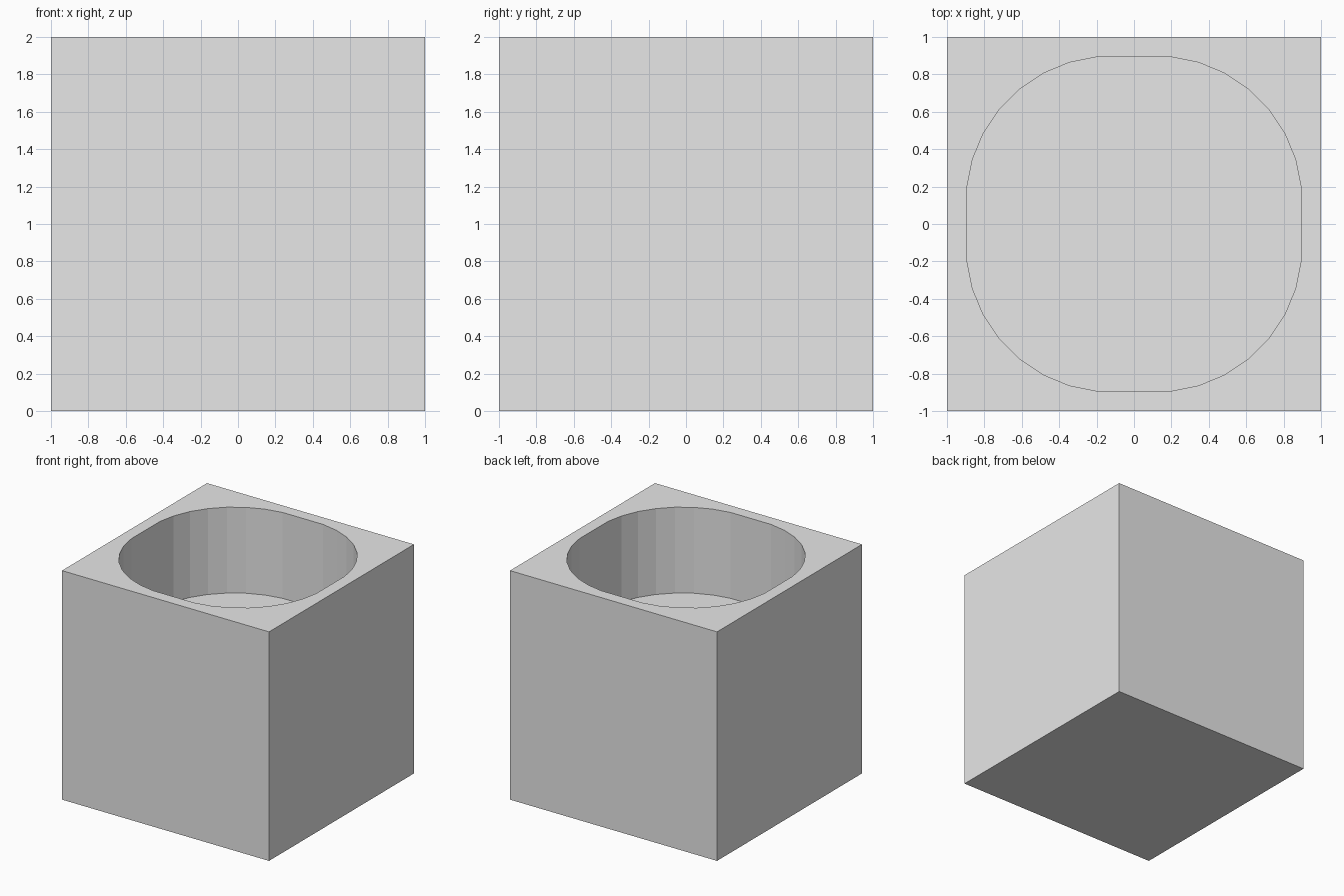
import bpy
import bmesh
from math import cos, sin, tau

default = bpy.data.objects.get("Cube")
if default:
    bpy.data.objects.remove(default, do_unlink=True)

SIZE = 2.0
FLOOR_Z = 1.25      # height of the recess floor
CORNER = 0.12       # offset of each corner arc from the centre
RADIUS = 0.777      # radius of each corner arc
SIDES = 32

# Plain grey material
grey = bpy.data.materials.new("plain_grey")
grey.use_nodes = True
colour = (0.8, 0.8, 0.8, 1.0)
grey.diffuse_color = colour
grey.node_tree.nodes["Principled BSDF"].inputs["Base Color"].default_value = colour


def make_object(name, bm):
    bmesh.ops.recalc_face_normals(bm, faces=bm.faces)
    mesh = bpy.data.meshes.new(name)
    bm.to_mesh(mesh)
    bm.free()
    mesh.materials.append(grey)
    obj = bpy.data.objects.new(name, mesh)
    bpy.context.collection.objects.link(obj)
    return obj


# Solid block standing on the ground
bm = bmesh.new()
bmesh.ops.create_cube(bm, size=SIZE)
bmesh.ops.translate(bm, verts=bm.verts, vec=(0, 0, SIZE / 2))
block = make_object("hollowed_block", bm)

# Cutter: a rounded-square profile extruded up through the top
bm = bmesh.new()
ring = []
for i in range(SIDES):
    a = tau * (i + 0.5) / SIDES
    x = RADIUS * cos(a) + (CORNER if cos(a) > 0 else -CORNER)
    y = RADIUS * sin(a) + (CORNER if sin(a) > 0 else -CORNER)
    ring.append(bm.verts.new((x, y, FLOOR_Z)))
floor = bm.faces.new(ring)
extruded = bmesh.ops.extrude_face_region(bm, geom=[floor], use_keep_orig=True)
top = [v for v in extruded["geom"] if isinstance(v, bmesh.types.BMVert)]
bmesh.ops.translate(bm, verts=top, vec=(0, 0, SIZE))
cutter = make_object("recess_cutter", bm)
cutter.hide_render = True

# Hollow the block from above, then discard the cutter
cut = block.modifiers.new("recess", "BOOLEAN")
cut.operation = "DIFFERENCE"
cut.solver = "EXACT"
cut.object = cutter
bpy.context.view_layer.objects.active = block
block.select_set(True)
bpy.ops.object.modifier_apply(modifier=cut.name)
bpy.data.objects.remove(cutter, do_unlink=True)
